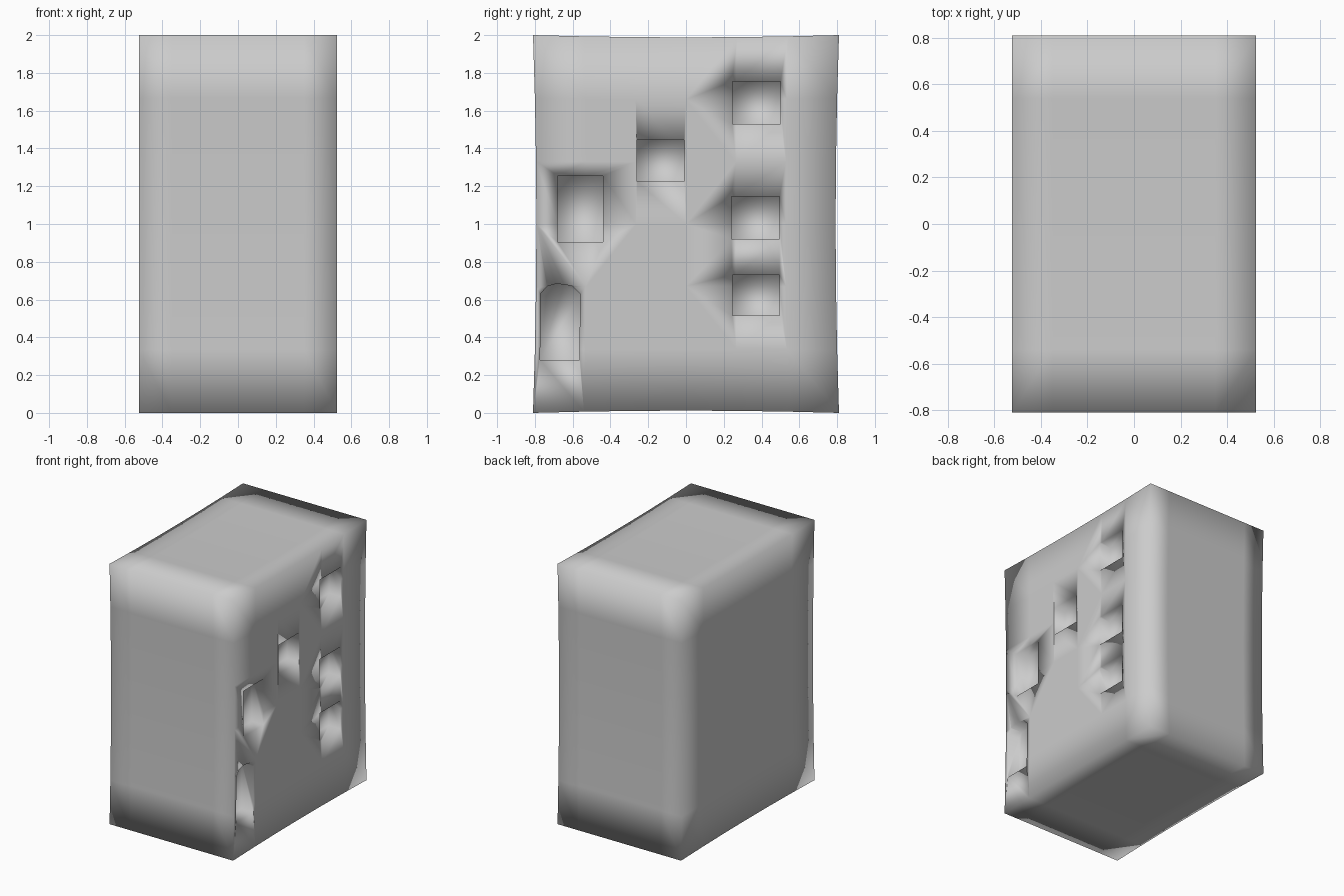
import bpy, bmesh

if "Cube" in bpy.data.objects:
    bpy.data.objects.remove(bpy.data.objects["Cube"])

HX, HY, HZ = 0.525, 0.81, 1.0
DEPTH = 0.1

# Wall block: subdivided box whose sides, top and bottom bow slightly inwards
bm = bmesh.new()
bmesh.ops.create_cube(bm, size=2)
bmesh.ops.subdivide_edges(bm, edges=bm.edges[:], cuts=5, use_grid_fill=True)
for v in bm.verts:
    x, y, z = v.co
    v.co = (x * HX,
            y * (HY - 0.018 * (1 - z * z)),
            HZ + z * (HZ - 0.012 * (1 - y * y)))
mesh = bpy.data.meshes.new("building_block")
bm.to_mesh(mesh)
bm.free()
block = bpy.data.objects.new("building_block", mesh)
bpy.context.collection.objects.link(block)


def recess(name, outline):
    """Cut a shallow pocket with the given (y, z) outline into the right side."""
    bm = bmesh.new()
    face = bm.faces.new([bm.verts.new((HX - DEPTH, y, z)) for y, z in outline])
    ext = bmesh.ops.extrude_face_region(bm, geom=[face])
    moved = [g for g in ext["geom"] if isinstance(g, bmesh.types.BMVert)]
    bmesh.ops.translate(bm, verts=moved, vec=(DEPTH + 0.2, 0, 0))
    bmesh.ops.recalc_face_normals(bm, faces=bm.faces[:])
    me = bpy.data.meshes.new(name)
    bm.to_mesh(me)
    bm.free()
    cutter = bpy.data.objects.new(name, me)
    bpy.context.collection.objects.link(cutter)
    cutter.hide_render = True
    mod = block.modifiers.new(name, 'BOOLEAN')
    mod.operation = 'DIFFERENCE'
    mod.solver = 'EXACT'
    mod.object = cutter
    return cutter


# Window recesses: y0, y1, z0, z1
windows = [
    (0.245, 0.50, 1.53, 1.755),
    (0.24, 0.495, 0.92, 1.145),
    (0.245, 0.495, 0.515, 0.73),
    (-0.26, -0.01, 1.225, 1.445),
    (-0.68, -0.44, 0.905, 1.255),
]
cutters = [recess(f"window_cutter_{i}", [(a, c), (b, c), (b, d), (a, d)])
           for i, (a, b, c, d) in enumerate(windows)]

# Door recess with an arched top
cutters.append(recess("door_cutter", [
    (-0.772, 0.28), (-0.565, 0.28), (-0.56, 0.63), (-0.60, 0.67),
    (-0.645, 0.68), (-0.69, 0.683), (-0.735, 0.67), (-0.77, 0.63)]))

# Apply the cuts and shade smoothly throughout
bpy.context.view_layer.objects.active = block
block.select_set(True)
for mod in list(block.modifiers):
    bpy.ops.object.modifier_apply(modifier=mod.name)
for c in cutters:
    bpy.data.objects.remove(c, do_unlink=True)
block.data.shade_smooth()
